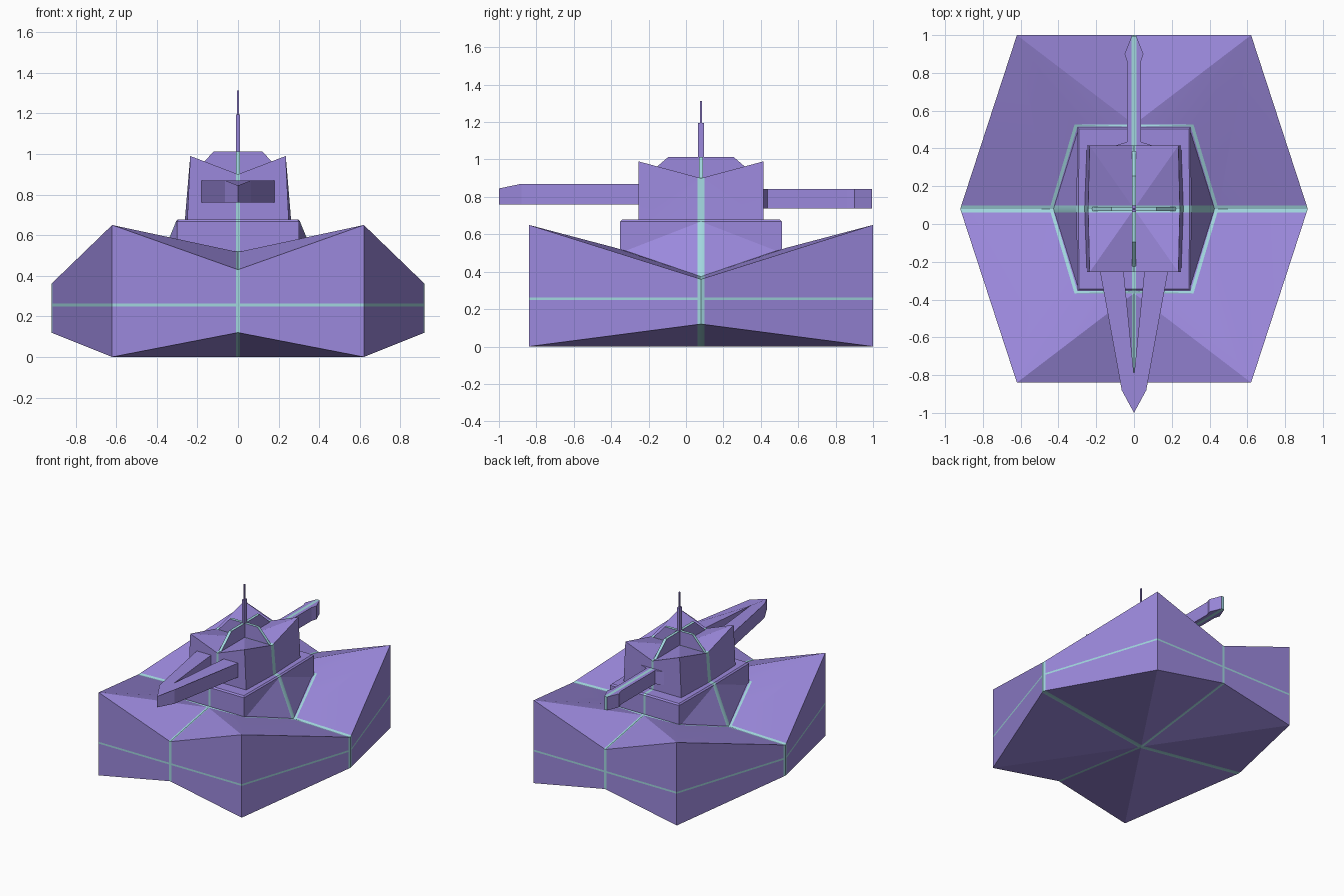
import bpy, bmesh, math
from mathutils import Vector

cube = bpy.data.objects.get("Cube")
if cube:
    bpy.data.objects.remove(cube, do_unlink=True)

MID_Y = 0.08          # all hull layers share this centre
HALF_X, HALF_Y = 0.01, 0.018   # half widths of the inlaid strips


def material(name, rgb):
    m = bpy.data.materials.new(name)
    m.use_nodes = True
    m.diffuse_color = (*rgb, 1)
    bsdf = m.node_tree.nodes["Principled BSDF"]
    bsdf.inputs["Base Color"].default_value = (*rgb, 1)
    bsdf.inputs["Roughness"].default_value = 0.6
    return m


MATERIALS = [material("purple_plating", (0.33, 0.25, 0.72)),
             material("aqua_inlay", (0.36, 0.68, 0.74))]


def finish(name, bm, location=(0, 0, 0), rotation=(0, 0, 0), smooth=True):
    bmesh.ops.recalc_face_normals(bm, faces=bm.faces)
    mesh = bpy.data.meshes.new(name)
    bm.to_mesh(mesh)
    bm.free()
    for m in MATERIALS:
        mesh.materials.append(m)
    obj = bpy.data.objects.new(name, mesh)
    bpy.context.collection.objects.link(obj)
    obj.location, obj.rotation_euler = location, rotation
    if smooth:
        bpy.ops.object.select_all(action='DESELECT')
        obj.select_set(True)
        bpy.context.view_layer.objects.active = obj
        bpy.ops.object.shade_smooth_by_angle(angle=math.radians(20))
    return obj


def cut(bm, axis, value):
    normal = Vector((0, 0, 0))
    normal[axis] = 1
    bmesh.ops.bisect_plane(bm, geom=bm.verts[:] + bm.edges[:] + bm.faces[:],
                           plane_co=normal * value, plane_no=normal)


def inlay(bm, axis, low, high, rule=lambda f: True):
    """Cut a strip between two planes and colour its faces."""
    cut(bm, axis, low)
    cut(bm, axis, high)
    bm.normal_update()
    for f in bm.faces:
        if low < f.calc_center_median()[axis] < high and rule(f):
            f.material_index = 1


def ring(corner_x, side_x, half_y, corner_z, side_z, end_z):
    """Eight points: four corners alternating with side and end midpoints."""
    cx, sx, h = corner_x, side_x, half_y
    return [(cx, -h, corner_z), (sx, 0, side_z), (cx, h, corner_z), (0, h, end_z),
            (-cx, h, corner_z), (-sx, 0, side_z), (-cx, -h, corner_z), (0, -h, end_z)]


def loft(rings, bottom_z, top_z, trim_layer=None):
    bm = bmesh.new()
    loops = [[bm.verts.new(p) for p in r] for r in rings]
    for layer, (a, b) in enumerate(zip(loops, loops[1:])):
        for i in range(8):
            j = (i + 1) % 8
            if i % 2 == 0:      # split each panel from its corner point
                tris = ((a[i], a[j], b[j]), (a[i], b[j], b[i]))
            else:
                tris = ((a[i], a[j], b[i]), (a[j], b[j], b[i]))
            for t in tris:
                bm.faces.new(t).material_index = int(layer == trim_layer)
    for loop, z in ((loops[0], bottom_z), (loops[-1], top_z)):
        centre = bm.verts.new((0, 0, z))
        for i in range(8):
            bm.faces.new((loop[i], loop[(i + 1) % 8], centre))
    bmesh.ops.recalc_face_normals(bm, faces=bm.faces)
    return bm


def cross_inlay(bm):
    inlay(bm, 0, -HALF_X, HALF_X)
    inlay(bm, 1, -HALF_Y, HALF_Y)


def prism(outline, low, high):
    bm = bmesh.new()
    base = bm.faces.new([bm.verts.new((x, y, low)) for x, y in outline])
    out = bmesh.ops.extrude_face_region(bm, geom=[base], use_keep_orig=True)
    for v in out["geom"]:
        if isinstance(v, bmesh.types.BMVert):
            v.co.z = high
    bmesh.ops.recalc_face_normals(bm, faces=bm.faces)
    return bm


def mirrored(half):
    return half + [(-x, y) for x, y in reversed(half) if x != 0]


# Hull with raised corners, sloping deck and a trim line round the deckhouse
hull = loft([ring(0.62, 0.92, 0.92, 0.0, 0.12, 0.12),
             ring(0.62, 0.92, 0.92, 0.65, 0.36, 0.43),
             ring(0.315, 0.447, 0.447, 0.525, 0.372, 0.517),
             ring(0.3, 0.43, 0.435, 0.52, 0.373, 0.52)], 0.0, 0.5, trim_layer=2)
cross_inlay(hull)
inlay(hull, 2, 0.249, 0.263, lambda f: abs(f.normal.z) < 0.1)
finish("hull", hull, (0, MID_Y, 0))

# Deckhouse with flanks sloping out to the hull sides
deckhouse = loft([ring(0.3, 0.432, 0.433, 0.5, 0.36, 0.5),
                  ring(0.3, 0.305, 0.433, 0.668, 0.668, 0.668),
                  ring(0.29, 0.295, 0.423, 0.678, 0.678, 0.678)], 0.45, 0.678)
cross_inlay(deckhouse)
finish("deckhouse", deckhouse, (0, MID_Y, 0))

# Turret with four raised roof corners
turret = loft([ring(0.25, 0.262, 0.335, 0.67, 0.67, 0.67),
               ring(0.235, 0.243, 0.335, 0.99, 0.9, 0.9)], 0.67, 0.9)
cross_inlay(turret)
finish("turret", turret, (0, MID_Y, 0))

# Crossed roof fins
for name, reach, flat, turn in (("roof_fin_across", 0.24, 0.12, 0),
                                ("roof_fin_along", 0.33, 0.175, math.pi / 2)):
    fin = prism(mirrored([(reach, 0.88), (flat, 1.013)]), -0.011, 0.011)
    for f in fin.faces:
        f.material_index = int(f.normal.y > 0.3)
    finish(name, fin, (0, MID_Y, 0), (math.pi / 2, 0, turn), smooth=False)

# Forward twin prongs meeting at a pointed tip
prongs = prism([(0.055, -0.25), (0.18, -0.25), (0.065, -0.88), (0, -1.0),
                (-0.065, -0.88), (-0.18, -0.25), (-0.055, -0.25), (0, -0.8)], 0.76, 0.87)
for v in prongs.verts:
    if v.co.y < -0.95 and v.co.z > 0.8:
        v.co.z = 0.845
finish("forward_prongs", prongs, smooth=False)

# Rear barrel with flared mount and pointed muzzle
barrel = prism(mirrored([(0.1, 0.4), (0.1, 0.415), (0.036, 0.435), (0.036, 0.86),
                         (0.05, 0.9), (0.012, 0.995)]), 0.737, 0.842)
inlay(barrel, 0, -0.012, 0.012)
finish("rear_barrel", barrel, smooth=False)

# Two-stage mast
for name, half_x, half_y, low, high in (("mast_lower", 0.01, 0.017, 0.9, 1.195),
                                        ("mast_upper", 0.005, 0.006, 1.19, 1.312)):
    mast = prism(mirrored([(half_x, -half_y), (half_x, half_y)]), low, high)
    finish(name, mast, (0, MID_Y, 0), smooth=False)
